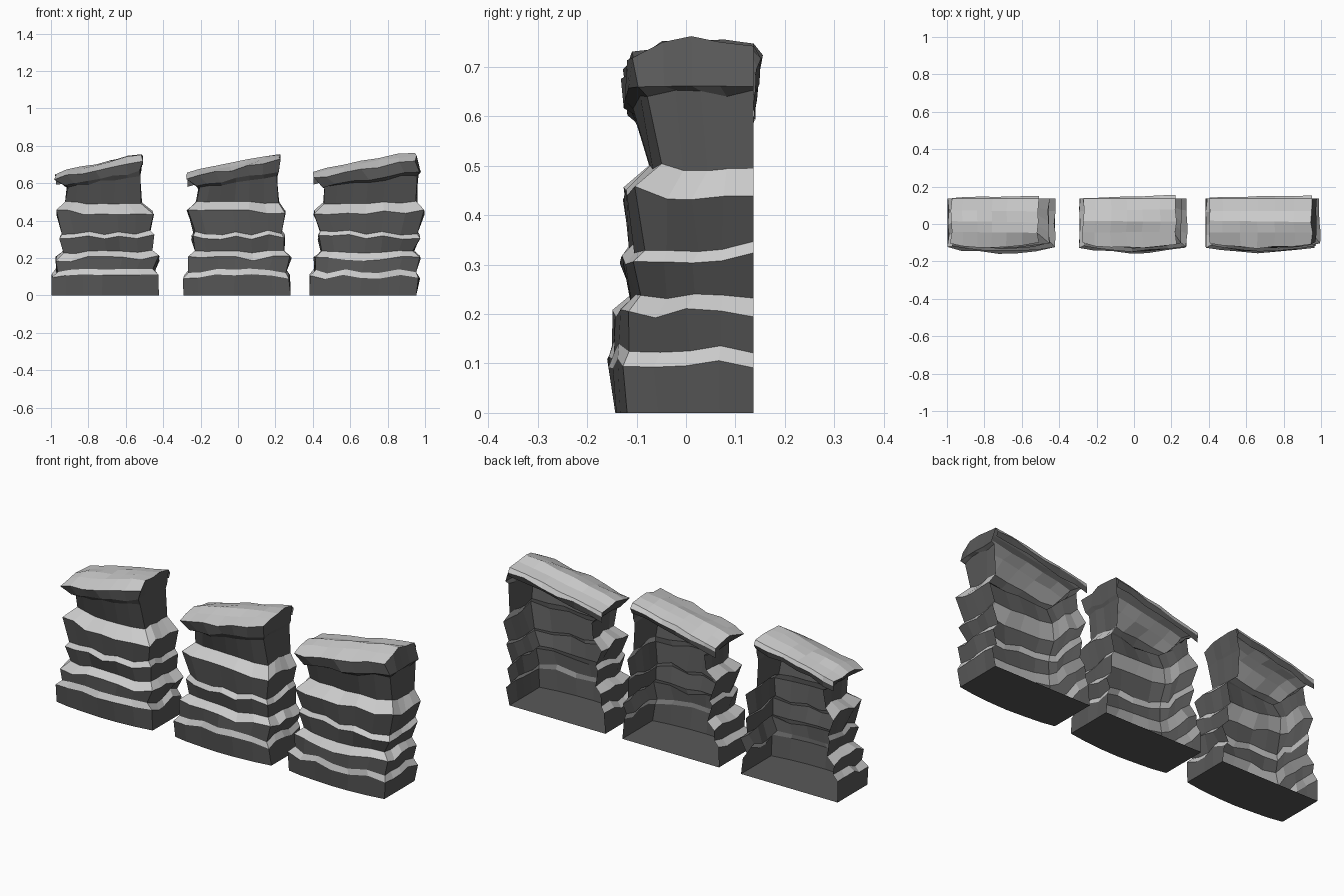
import bpy, bmesh, random

if "Cube" in bpy.data.objects:
    bpy.data.objects.remove(bpy.data.objects["Cube"])

BACK = 0.137
SIDE = [0.0, 0.27, 0.52, 0.76]                      # depth fractions along the side walls
FRONT = [0.0, 0.13, 0.30, 0.47, 0.64, 0.83, 1.0]    # width fractions across the front
BOW = [0.022, 0.008, 0.0, -0.006, -0.004, 0.004, 0.018]

# strata rings: z at left, z at right, left x, front y, wobble
RINGS = [
    (0.0, 0.0, -0.287, -0.137, 0.0),
    (0.10, 0.10, -0.283, -0.148, 0.015),
    (0.13, 0.13, -0.258, -0.138, 0.015),
    (0.195, 0.20, -0.262, -0.138, 0.016),
    (0.232, 0.235, -0.222, -0.108, 0.008),
    (0.312, 0.312, -0.240, -0.122, 0.014),
    (0.335, 0.335, -0.226, -0.107, 0.014),
    (0.445, 0.445, -0.264, -0.120, 0.015),
    (0.495, 0.497, -0.215, -0.066, 0.008),
    (0.575, 0.645, -0.203, -0.098, 0.008),          # under the cap
    (0.582, 0.665, -0.215, -0.114, 0.008),          # cap underside edge
    (0.625, 0.725, -0.268, -0.122, 0.008),          # cap brim
]
RIGHT_A = [0.287, 0.28, 0.258, 0.287, 0.25, 0.257, 0.24, 0.255, 0.195, 0.186, 0.19, 0.197]
RIGHT_MID = RIGHT_A[:8] + [0.22, 0.215, 0.22, 0.228]
RIGHT_B = [0.283, 0.30, 0.28, 0.30, 0.27, 0.30, 0.285, 0.325, 0.285, 0.292, 0.305, 0.28]
LEDGES = (1, 3, 5, 7)                               # pale upward-facing bands


def material(name, g):
    m = bpy.data.materials.new(name)
    m.diffuse_color = (g, g, g, 1)
    m.use_nodes = True
    m.node_tree.nodes["Principled BSDF"].inputs["Base Color"].default_value = m.diffuse_color
    return m


PALE, DARK = material("pale_stone", 0.8), material("dark_stone", 0.1)


def rock(name, cx, right, seed):
    rnd = random.Random(seed)
    bm = bmesh.new()
    n = 2 * len(SIDE) + len(FRONT)
    ns, nf = len(SIDE), len(FRONT)
    rings, wob = [], [0.0] * n

    # open-backed strata walls; each ledge pair shares its wobble
    for k, ((zl, zr, xl, yf, amp), xr) in enumerate(zip(RINGS, right)):
        if k % 2 == 1 or k > 8:
            wob = [rnd.choice((-1, 1)) * rnd.uniform(0.3, 1) for _ in range(n)]
        pts = [(0.0, BACK + (yf + 0.02 - BACK) * s) for s in SIDE]
        pts += [(f, yf + b) for f, b in zip(FRONT, BOW)]
        pts += [(1.0, BACK + (yf + 0.02 - BACK) * s) for s in reversed(SIDE)]
        ring = []
        for i, (f, y) in enumerate(pts):
            j = 0.0 if amp == 0 else 0.006
            x = xl + (xr - xl) * f + rnd.uniform(-j, j)
            if 0 < i < n - 1:
                y += rnd.uniform(-j, j)
            z = zl + (zr - zl) * f + amp * wob[i]
            ring.append(bm.verts.new((cx + x, y, z)))
        rings.append(ring)
    for k, (a, b) in enumerate(zip(rings, rings[1:])):
        for i in range(n - 1):
            face = bm.faces.new((a[i], a[i + 1], b[i + 1], b[i]))
            face.material_index = 0 if k in LEDGES else 1
    bm.faces.new(list(reversed(rings[0]))).material_index = 1

    # domed cap top, spanning left wall to right wall row by row
    brim = rings[-1]
    rise = [0.018, 0.028, 0.040, 0.026]
    rows = []
    for j in range(ns):
        l, r = brim[j], brim[n - 1 - j]
        l.co.z += rise[j] * 0.7
        r.co.z += rise[j] * 0.8
        row = [l]
        for f in FRONT[1:-1]:
            p = l.co.lerp(r.co, f)
            p.z += rise[j] * 0.25 + rnd.uniform(-0.005, 0.005)
            row.append(bm.verts.new(p))
        rows.append(row + [r])
    rows.append(brim[ns:ns + nf])

    # ragged lip folding over the back edge
    edge = rows[0]
    for out, drop in ((0.016, 0.022), (0.002, 0.05)):
        lip = []
        for f, v in zip(FRONT, edge):
            y = BACK + out * (0.2 + 0.8 * f) + rnd.uniform(-0.003, 0.003)
            lip.append(bm.verts.new((v.co.x, y, v.co.z - drop + rnd.uniform(-0.007, 0.007))))
        rows.insert(0, lip)
    for k, (a, b) in enumerate(zip(rows, rows[1:])):
        for i in range(nf - 1):
            face = bm.faces.new((b[i], b[i + 1], a[i + 1], a[i]))
            face.material_index = 1 if k == 0 else 0

    me = bpy.data.meshes.new(name)
    bm.to_mesh(me)
    bm.free()
    me.materials.append(PALE)
    me.materials.append(DARK)
    bpy.context.collection.objects.link(bpy.data.objects.new(name, me))


rock("rock_left", -0.71, RIGHT_A, 3)
rock("rock_middle", -0.005, RIGHT_MID, 8)
rock("rock_right", 0.67, RIGHT_B, 14)
